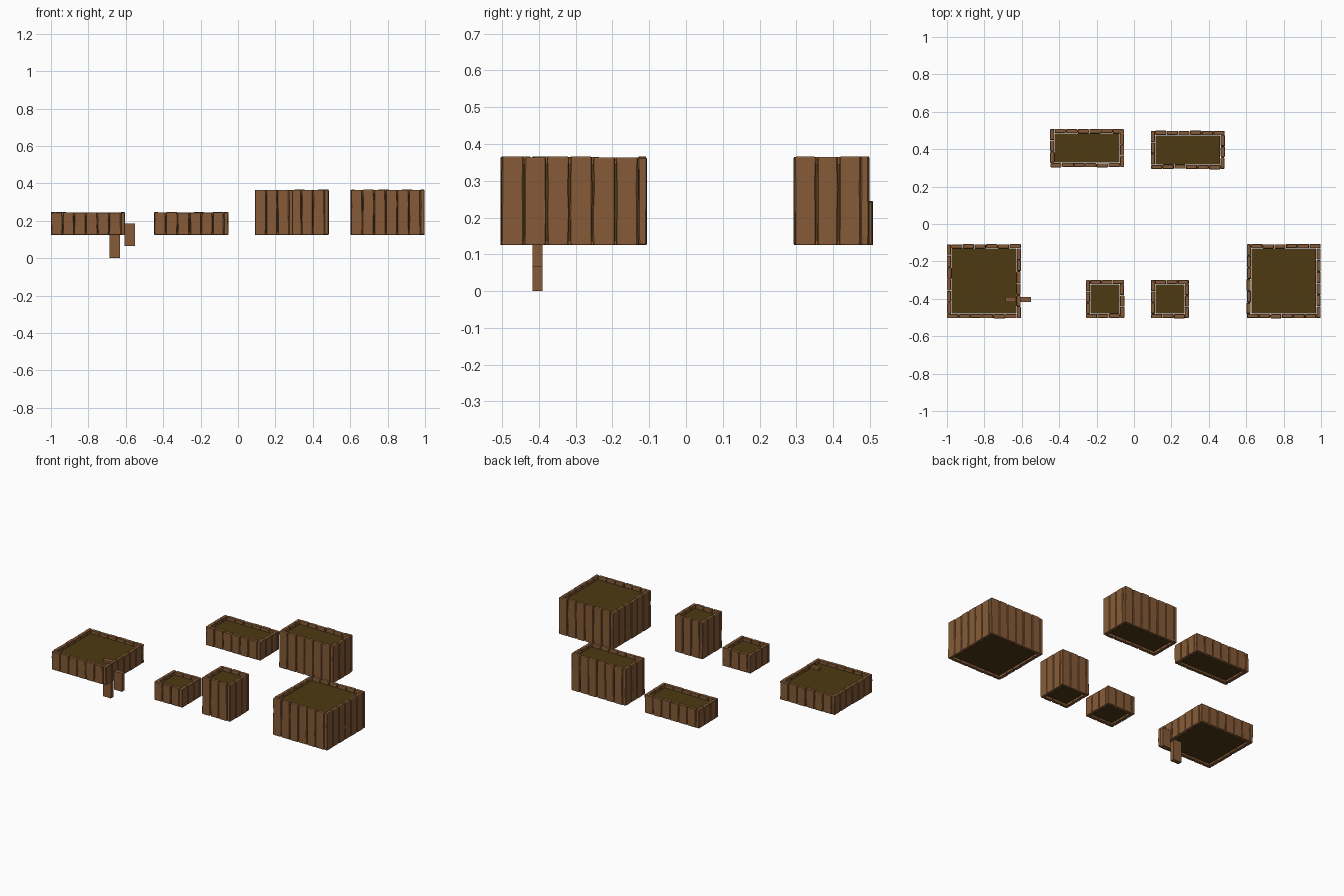
import bpy, bmesh, random
from math import pi
from mathutils import Matrix, Vector

if "Cube" in bpy.data.objects:
    bpy.data.objects.remove(bpy.data.objects["Cube"])

random.seed(4)
T = 0.022          # plank thickness
Z0 = 0.125         # underside of the planters


def material(name, rgb):
    m = bpy.data.materials.new(name)
    m.diffuse_color = (*rgb, 1)
    m.use_nodes = True
    m.node_tree.nodes["Principled BSDF"].inputs["Base Color"].default_value = m.diffuse_color
    return m


WOOD = material("wood", (0.24, 0.105, 0.038))
SOIL = material("soil", (0.075, 0.041, 0.006))


def finish(bm, name, mat):
    bmesh.ops.recalc_face_normals(bm, faces=bm.faces)
    me = bpy.data.meshes.new(name)
    bm.to_mesh(me)
    bm.free()
    me.materials.append(mat)
    ob = bpy.data.objects.new(name, me)
    bpy.context.collection.objects.link(ob)
    return ob


def box(name, x, y, z, mat):
    bm = bmesh.new()
    bmesh.ops.create_cube(bm, size=1)
    for v in bm.verts:
        v.co = [(r[0] + r[1]) / 2 + c * (r[1] - r[0]) for c, r in zip(v.co, (x, y, z))]
    return finish(bm, name, mat)


# Rough-hewn plank: chamfered section lofted upward with uneven edges
def rough_plank(bm, mat4, w, h):
    rings = []
    for f, inset in ((0, .003), (.015, 0), (.35, 0), (.65, 0), (.985, 0), (1, .003)):
        a = inset + random.uniform(0, .0025)
        b = w - inset - random.uniform(0, .0025)
        lo, hi = inset * .6, T - inset * .6
        c = random.uniform(.002, .004)
        z = f * h
        pts = [(a + c, lo), (b - c, lo), (b, lo + c), (b, hi - c),
               (b - c, hi), (a + c, hi), (a, hi - c), (a, lo + c)]
        rings.append([bm.verts.new(mat4 @ Vector((px, py, z))) for px, py in pts])
    for lower, upper in zip(rings, rings[1:]):
        for i in range(8):
            j = (i + 1) % 8
            bm.faces.new((lower[i], lower[j], upper[j], upper[i]))
    bm.faces.new(rings[0][::-1])
    bm.faces.new(rings[-1])


# Planter: four plank walls overlapping in a pinwheel, filled with soil
def planter(name, x0, y0, sx, sy, h):
    bm = bmesh.new()
    corners = ((x0, y0, sx), (x0 + sx, y0, sy),
               (x0 + sx, y0 + sy, sx), (x0, y0 + sy, sy))
    for k, (cx, cy, length) in enumerate(corners):
        n = round((length - T) / .062)
        w = (length - T) / n
        for i in range(n):
            m = (Matrix.Translation((cx, cy, Z0)) @ Matrix.Rotation(k * pi / 2, 4, 'Z')
                 @ Matrix.Translation((i * w, random.uniform(-.0015, .0015), 0)))
            rough_plank(bm, m, w, h + random.uniform(-.002, .001))
    finish(bm, name + "_plank_walls", WOOD)
    g = T + .002
    box(name + "_soil", (x0 + g, x0 + sx - g), (y0 + g, y0 + sy - g),
        (Z0 + .012, Z0 + h - .02), SOIL)


LOW, TALL = .12, .24
planter("low_square_planter", -1.0, -.503, .395, .395, LOW)
planter("tall_square_planter", .603, -.503, .395, .395, TALL)
planter("low_long_planter", -.448, .304, .395, .204, LOW)
planter("tall_long_planter", .09, .294, .395, .204, TALL)
planter("low_small_planter", -.257, -.503, .204, .204, LOW)
planter("tall_small_planter", .09, -.503, .204, .204, TALL)

# Two loose planks beside the low square planter
box("loose_tall_plank", (-.688, -.63), (-.417, -.39), (0, .24), WOOD)
box("loose_short_plank", (-.606, -.55), (-.417, -.39), (.065, .185), WOOD)
